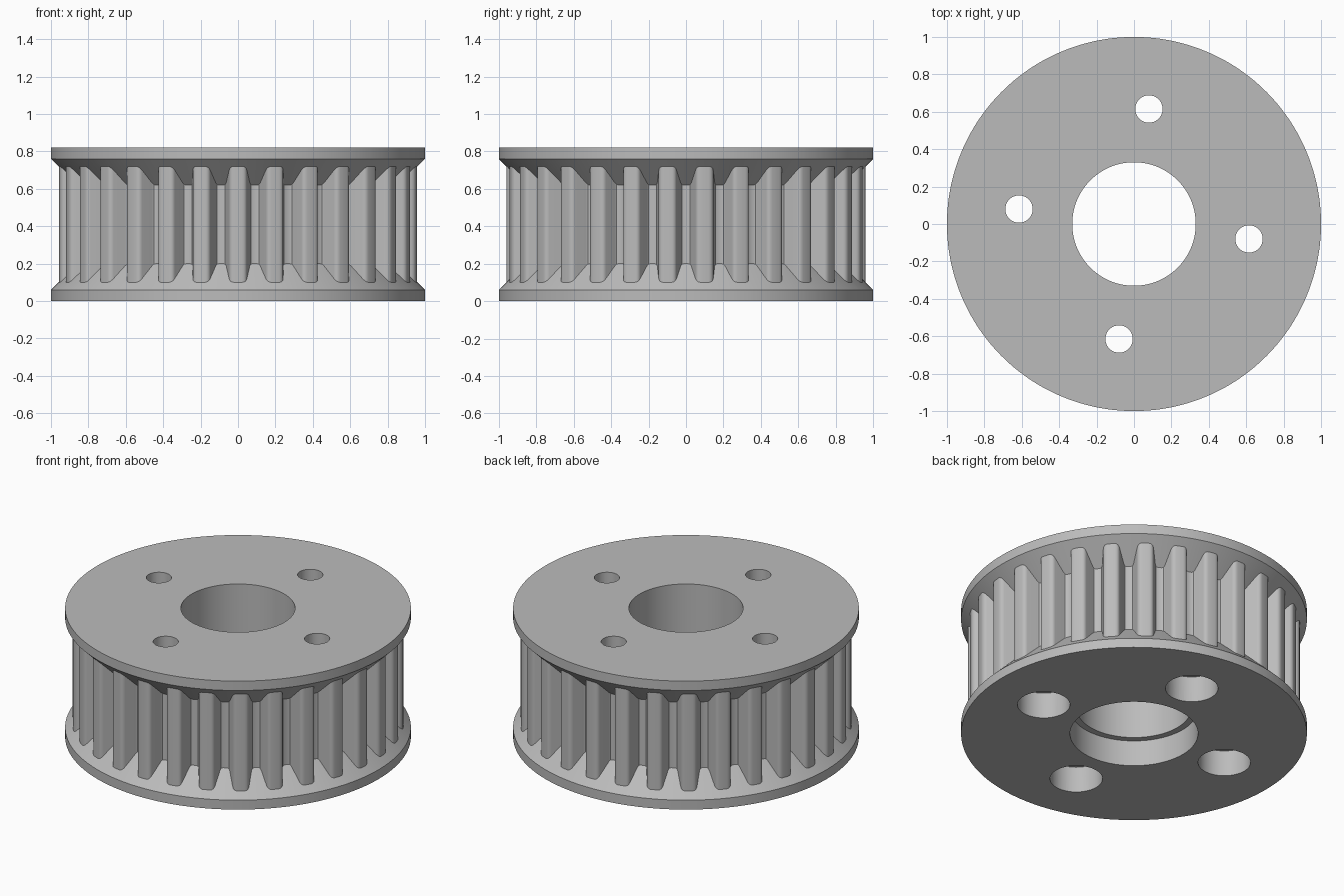
import bpy, bmesh, math
from mathutils import Vector

# Remove the default cube
cube = bpy.data.objects.get("Cube")
if cube:
    bpy.data.objects.remove(cube, do_unlink=True)

TEETH = 30
HEIGHT = 0.82
RIM_R, RIM_T = 1.0, 0.06
TIP_R, ROOT_R = 0.96, 0.86
BORE_R, STEP_R, STEP_Z = 0.33, 0.37, 0.165
BOLT_CIRCLE, BOLT_R, HEAD_R = 0.62, 0.073, 0.152
BOLT_ANGLE = math.radians(82.6)

metal = bpy.data.materials.new("grey_metal")
metal.use_nodes = True
grey = (0.5, 0.5, 0.5, 1)
metal.diffuse_color = grey
metal.node_tree.nodes["Principled BSDF"].inputs["Base Color"].default_value = grey


def fillet(corner, before, after, size, steps=4):
    """Round a corner with a quadratic curve."""
    corner = Vector(corner)
    a = corner + (Vector(before) - corner).normalized() * size
    b = corner + (Vector(after) - corner).normalized() * size
    return [a.lerp(corner, t).lerp(corner.lerp(b, t), t)
            for t in (i / steps for i in range(steps + 1))]


def tooth_outline():
    """Radius and angle of every point around the toothed body."""
    tip, base = (0.043, TIP_R), (0.066, ROOT_R)
    half = fillet(tip, (0, TIP_R), base, 0.022) + fillet(base, tip, (0.1, ROOT_R), 0.012, 2)
    side = [(p.y, p.x / p.y) for p in half]
    pitch = 2 * math.pi / TEETH
    one = [(r, -a) for r, a in reversed(side)] + [(TIP_R, 0)] + side + [(ROOT_R, pitch / 2)]
    start = -math.pi / 2
    return [(r, start + i * pitch + a) for i in range(TEETH) for r, a in one]


# Pulley: stacked rings from the bore, over both flanges and the teeth, back to the bore
outline = tooth_outline()
bm = bmesh.new()


def ring(radius, height):
    return [bm.verts.new((radius(r) * math.cos(a), radius(r) * math.sin(a), height(r)))
            for r, a in outline]


rings = [
    ring(lambda r: STEP_R, lambda r: STEP_Z),
    ring(lambda r: STEP_R, lambda r: 0),
    ring(lambda r: RIM_R, lambda r: 0),
    ring(lambda r: RIM_R, lambda r: RIM_T),
    ring(lambda r: r, lambda r: RIM_T + RIM_R - r),
    ring(lambda r: r, lambda r: HEIGHT - RIM_T - RIM_R + r),
    ring(lambda r: RIM_R, lambda r: HEIGHT - RIM_T),
    ring(lambda r: RIM_R, lambda r: HEIGHT),
    ring(lambda r: BORE_R, lambda r: HEIGHT),
    ring(lambda r: BORE_R, lambda r: STEP_Z),
]
n = len(outline)
for low, high in zip(rings, rings[1:] + rings[:1]):
    for i in range(n):
        j = (i + 1) % n
        bm.faces.new((low[i], low[j], high[j], high[i]))
bmesh.ops.recalc_face_normals(bm, faces=bm.faces)
mesh = bpy.data.meshes.new("pulley")
bm.to_mesh(mesh)
bm.free()
pulley = bpy.data.objects.new("pulley", mesh)
bpy.context.collection.objects.link(pulley)
mesh.materials.append(metal)


def cut_hole(x, y, radius, bottom, top):
    bpy.ops.mesh.primitive_cylinder_add(vertices=64, radius=radius, depth=top - bottom,
                                        location=(x, y, (top + bottom) / 2))
    cutter = bpy.context.object
    cutter.name = "hole_cutter"
    cutter.hide_render = True
    cutter.data.materials.append(metal)
    mod = pulley.modifiers.new("hole", "BOOLEAN")
    mod.operation, mod.solver, mod.object = "DIFFERENCE", "EXACT", cutter
    bpy.context.view_layer.objects.active = pulley
    bpy.ops.object.modifier_apply(modifier=mod.name)
    bpy.data.objects.remove(cutter, do_unlink=True)


# Bolt holes with wide counterbores underneath
for k in range(4):
    angle = BOLT_ANGLE + k * math.pi / 2
    x, y = BOLT_CIRCLE * math.cos(angle), BOLT_CIRCLE * math.sin(angle)
    cut_hole(x, y, BOLT_R, -0.1, HEIGHT + 0.1)
    cut_hole(x, y, HEAD_R, -0.1, STEP_Z)

# Smooth shading with sharp edges
bpy.ops.object.select_all(action="DESELECT")
pulley.select_set(True)
bpy.context.view_layer.objects.active = pulley
bpy.ops.object.shade_smooth_by_angle(angle=math.radians(30))
